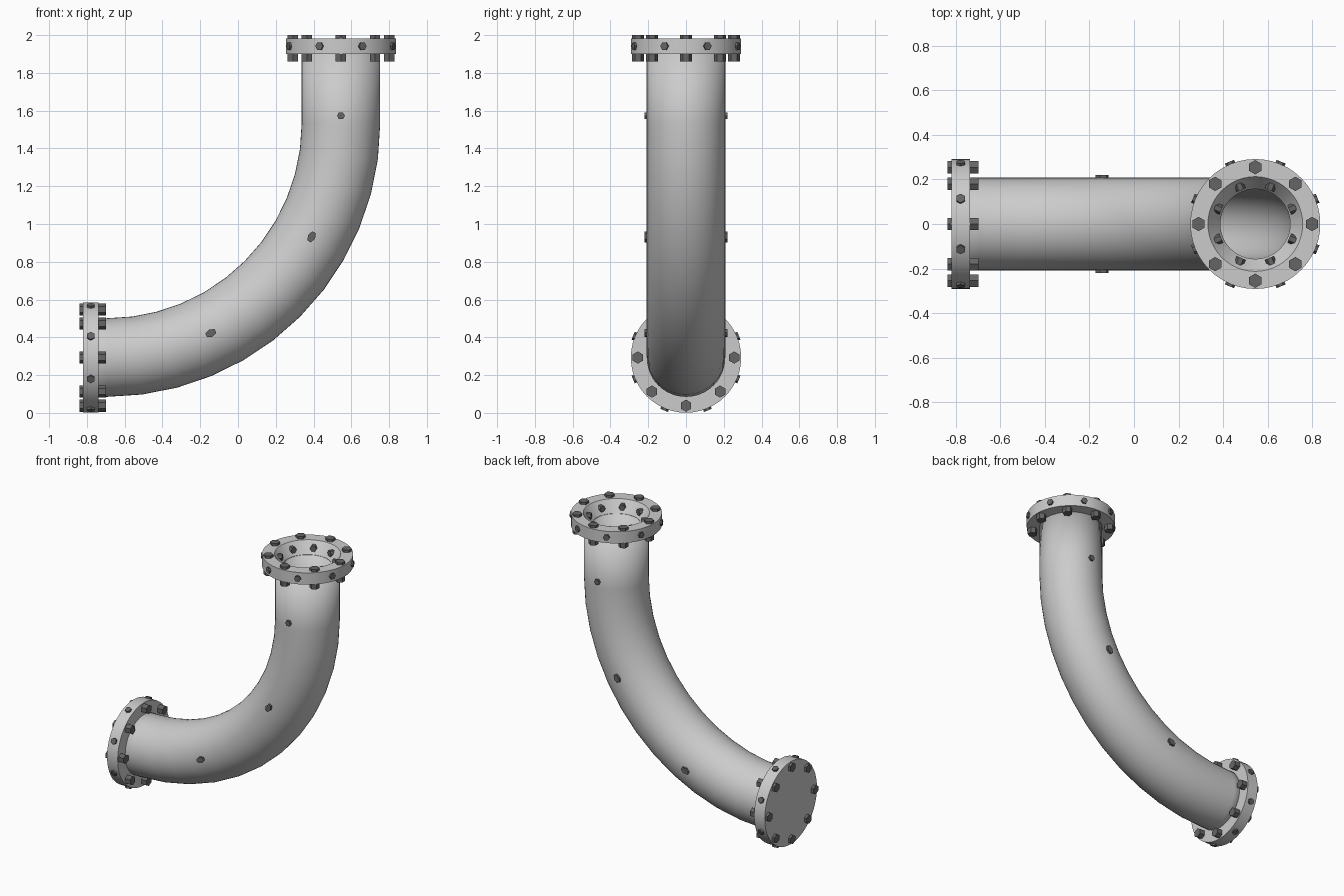
import bpy, bmesh
from math import radians, sin, cos, pi, tau
from mathutils import Matrix, Vector

cube = bpy.data.objects.get("Cube")
if cube:
    bpy.data.objects.remove(cube)


def material(name, rgb):
    mat = bpy.data.materials.new(name)
    mat.use_nodes = True
    mat.diffuse_color = (*rgb, 1)
    mat.node_tree.nodes["Principled BSDF"].inputs["Base Color"].default_value = (*rgb, 1)
    return mat


STEEL = material("light_grey_steel", (0.6, 0.6, 0.6))
BOLT = material("dark_grey_bolt", (0.13, 0.13, 0.13))

PIPE_R, BORE_R, FLANGE_R, THICK = 0.208, 0.157, 0.292, 0.083
BEND = 1.24                                  # centre-line radius of the elbow
PIPE_X, PIPE_Z = 0.545, 0.293                # axis of the upright and level ends
CENTRE = Vector((PIPE_X - BEND, 0, PIPE_Z + BEND))
SIDES = 48


def finish(bm, name, mat, smooth=False, matrix=Matrix()):
    bmesh.ops.remove_doubles(bm, verts=bm.verts, dist=1e-5)
    bmesh.ops.recalc_face_normals(bm, faces=bm.faces)
    mesh = bpy.data.meshes.new(name)
    bm.to_mesh(mesh)
    bm.free()
    mesh.materials.append(mat)
    obj = bpy.data.objects.new(name, mesh)
    obj.matrix_world = matrix
    bpy.context.collection.objects.link(obj)
    if smooth:
        bpy.ops.object.select_all(action='DESELECT')
        obj.select_set(True)
        bpy.context.view_layer.objects.active = obj
        bpy.ops.object.shade_smooth_by_angle(angle=radians(35))
    return obj


def lathe(name, profile, matrix):
    """Revolve a closed (radius, height) profile about local z."""
    bm = bmesh.new()
    verts = [bm.verts.new((r, 0, h)) for r, h in profile]
    edges = [bm.edges.new((a, b)) for a, b in zip(verts, verts[1:] + verts[:1])]
    bmesh.ops.spin(bm, geom=verts + edges, cent=(0, 0, 0), axis=(0, 0, 1),
                   angle=tau, steps=SIDES, use_merge=True)
    return finish(bm, name, STEEL, True, matrix)


def add_hex(bm, matrix, radius, start, end):
    """Hexagonal prism along the z axis of the given frame."""
    move = Matrix.Translation((0, 0, (start + end) / 2))
    bmesh.ops.create_cone(bm, cap_ends=True, segments=6, radius1=radius, radius2=radius,
                          depth=end - start, matrix=matrix @ move)


# Elbow pipe: rings swept along a straight, a quarter arc and a straight
stations = [(Vector((-0.79, 0, PIPE_Z)), 0)]
for i in range(13):
    a = radians(90) * i / 12
    stations.append((CENTRE + BEND * Vector((sin(a), 0, -cos(a))), a))
stations.append((Vector((PIPE_X, 0, 1.902)), radians(90)))

bm = bmesh.new()
rings = []
for pos, a in stations:
    normal = Vector((-sin(a), 0, cos(a)))
    rings.append([bm.verts.new(pos + PIPE_R * (normal * cos(t) + Vector((0, sin(t), 0))))
                  for t in (tau * k / SIDES for k in range(SIDES))])
for low, high in zip(rings, rings[1:]):
    for k in range(SIDES):
        n = (k + 1) % SIDES
        bm.faces.new((low[k], low[n], high[n], high[k]))
pipe = finish(bm, "elbow_pipe", STEEL, True)
wall = pipe.modifiers.new("wall", 'SOLIDIFY')
wall.thickness = PIPE_R - BORE_R
wall.offset = -1

# Flanges: an open one with a tapered mouth on top, a blind one at the side
top_frame = Matrix.Translation((PIPE_X, 0, 1.90))
side_frame = Matrix.Translation((-0.738, 0, PIPE_Z)) @ Matrix.Rotation(-pi / 2, 4, 'Y')
lathe("top_flange", [(BORE_R, 0), (FLANGE_R, 0), (FLANGE_R, THICK),
                     (0.213, THICK), (BORE_R, 0.004)], top_frame)
bm = bmesh.new()
bmesh.ops.create_cone(bm, cap_ends=True, segments=SIDES, radius1=FLANGE_R, radius2=FLANGE_R,
                      depth=THICK, matrix=Matrix.Translation((0, 0, THICK / 2)))
finish(bm, "side_flange", STEEL, True, side_frame)

# Flange bolts: eight through the plate, eight radial ones between them
for label, frame, turn in (("top", top_frame, 0), ("side", side_frame, pi / 2)):
    through, radial = bmesh.new(), bmesh.new()
    for k in range(8):
        a = tau * k / 8
        spot = Matrix.Translation((0.255 * cos(a), 0.255 * sin(a), 0))
        add_hex(through, spot @ Matrix.Rotation(turn, 4, 'Z'), 0.032, -0.04, 0.10)
        outward = (Matrix.Translation((0, 0, THICK / 2)) @ Matrix.Rotation(a + pi / 8, 4, 'Z')
                   @ Matrix.Rotation(pi / 2, 4, 'Y'))
        add_hex(radial, outward, 0.022, 0.165, 0.303)
    finish(through, label + "_flange_bolts", BOLT, False, frame)
    finish(radial, label + "_rim_bolts", BOLT, False, frame)

# Pipe bolts: three on each side, stretched along the bend
bm = bmesh.new()
for a, rise, stretch in ((26.4, 0, 1.5), (61, 0, 1.5), (90, 0.04, 1)):
    a = radians(a)
    pos = CENTRE + BEND * Vector((sin(a), 0, -cos(a))) + Vector((0, 0, rise))
    for side in (-1, 1):
        frame = (Matrix.Translation(pos) @ Matrix.Rotation(-a, 4, 'Y')
                 @ Matrix.Diagonal((stretch, 1, 1, 1)) @ Matrix.Rotation(side * -pi / 2, 4, 'X'))
        add_hex(bm, frame, 0.021, 0.19, 0.221)
finish(bm, "pipe_bolts", BOLT)
